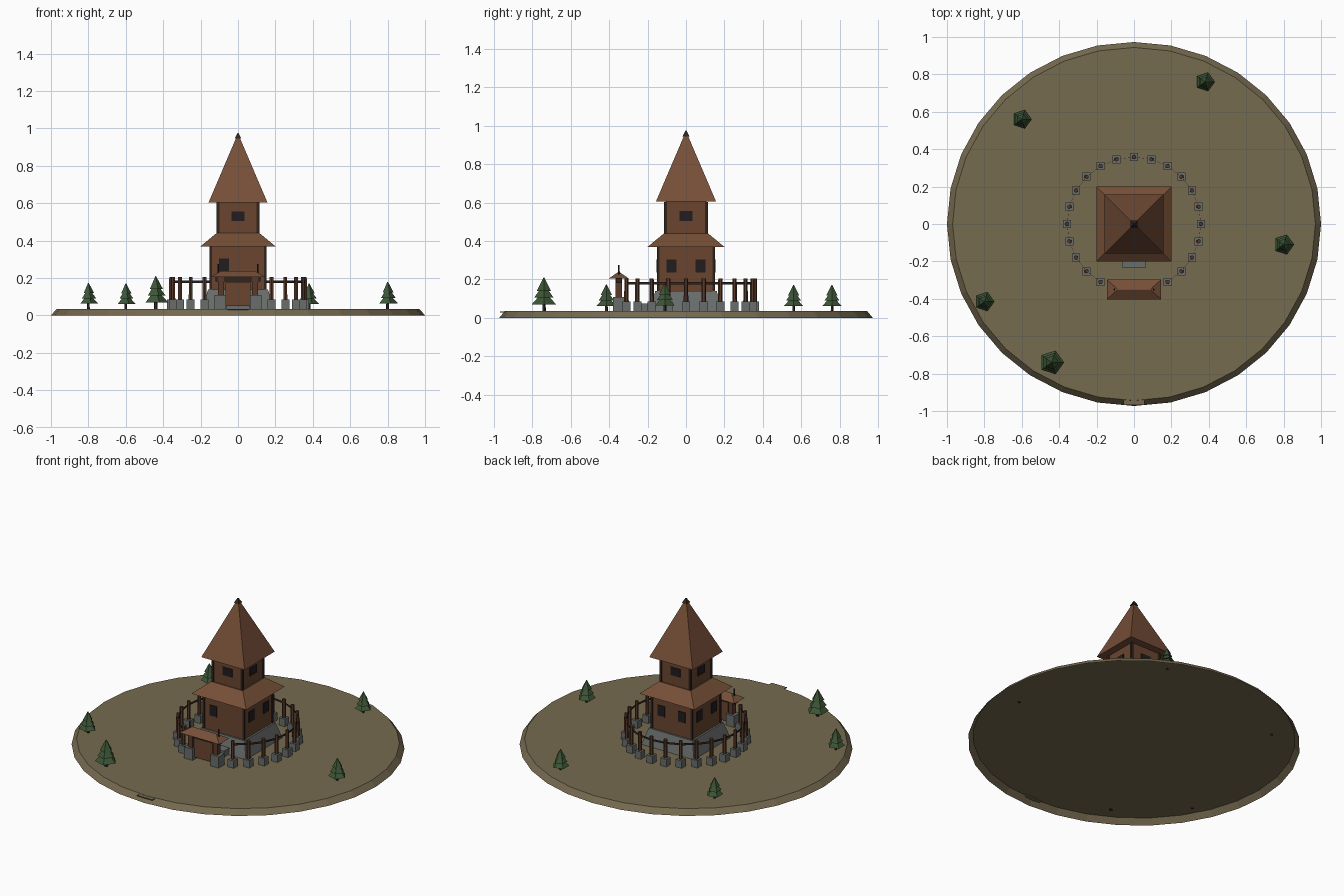
import bpy, bmesh, math
from math import pi, cos, sin, radians
from mathutils import Matrix

cube = bpy.data.objects.get("Cube")
if cube:
    bpy.data.objects.remove(cube, do_unlink=True)


def material(name, r, g, b):
    m = bpy.data.materials.new(name)
    m.use_nodes = True
    m.diffuse_color = (r, g, b, 1)
    m.node_tree.nodes["Principled BSDF"].inputs["Base Color"].default_value = (r, g, b, 1)
    return m


EARTH = material("dry earth", 0.18, 0.145, 0.08)
STONE = material("grey stone", 0.14, 0.155, 0.15)
WALL = material("timber wall", 0.145, 0.06, 0.03)
ROOF = material("roof shingle", 0.178, 0.077, 0.038)
POST = material("post wood", 0.1, 0.042, 0.022)
DARK = material("dark wood", 0.032, 0.018, 0.012)
GLASS = material("window dark", 0.016, 0.012, 0.013)
LEAF = material("pine green", 0.045, 0.09, 0.036)


def finish(name, bm, mat):
    bmesh.ops.recalc_face_normals(bm, faces=bm.faces)
    mesh = bpy.data.meshes.new(name)
    bm.to_mesh(mesh)
    bm.free()
    mesh.materials.append(mat)
    ob = bpy.data.objects.new(name, mesh)
    bpy.context.collection.objects.link(ob)
    return ob


def box(name, mat, x, y, z, sx, sy, sz, turn=0):
    """Box by its centre and full size."""
    bm = bmesh.new()
    m = Matrix.Translation((x, y, z)) @ Matrix.Rotation(turn, 4, "Z") @ Matrix.Diagonal((sx, sy, sz, 1))
    bmesh.ops.create_cube(bm, size=1, matrix=m)
    return finish(name, bm, mat)


def cone(name, mat, x, y, z0, z1, r0, r1, sides, turn=0):
    bm = bmesh.new()
    m = Matrix.Translation((x, y, (z0 + z1) / 2)) @ Matrix.Rotation(turn, 4, "Z")
    bmesh.ops.create_cone(bm, cap_ends=True, segments=sides, radius1=r0, radius2=r1,
                          depth=z1 - z0, matrix=m)
    return finish(name, bm, mat)


def square_taper(name, mat, z0, z1, half0, half1):
    """Square frustum or pyramid by its half widths."""
    k = math.sqrt(2)
    return cone(name, mat, 0, 0, z0, z1, half0 * k, half1 * k, 4, pi / 4)


# Ground: a slightly oval disc with a sloped rim, open underneath
GROUND = 0.035
FLOOR = GROUND + 0.0005
ground = cone("ground", EARTH, 0, 0, 0, GROUND, 1, 0.97, 32)
bm = bmesh.new()
bm.from_mesh(ground.data)
bmesh.ops.delete(bm, geom=[f for f in bm.faces if f.normal.z < -0.9], context="FACES")
bmesh.ops.scale(bm, vec=(1, 0.973, 1), verts=bm.verts)
bm.to_mesh(ground.data)
bm.free()
box("path_end", EARTH, 0, -0.945, 0.031, 0.11, 0.046, 0.006)

# Tower body
square_taper("stone_base", STONE, FLOOR, 0.14, 0.19, 0.16)
square_taper("lower_walls", WALL, 0.14, 0.37, 0.148, 0.148)
square_taper("lower_roof", ROOF, 0.37, 0.44, 0.2, 0.115)
square_taper("upper_walls", WALL, 0.44, 0.605, 0.108, 0.108)
square_taper("upper_roof", ROOF, 0.605, 0.968, 0.157, 0.002)
square_taper("roof_cap", DARK, 0.945, 0.975, 0.018, 0.003)
box("doorstep", STONE, 0, -0.19, FLOOR + 0.02, 0.125, 0.09, 0.04)

# Corner posts on both storeys
for sx in (-1, 1):
    for sy in (-1, 1):
        box("upper_corner_post", DARK, sx * 0.106, sy * 0.106, 0.522, 0.016, 0.016, 0.165)
        box("lower_corner_post", DARK, sx * 0.145, sy * 0.145, 0.255, 0.014, 0.014, 0.23)


def window(name, side, along, dist, z, w, h):
    """Thin dark plate on one of the four wall sides."""
    a = side * pi / 2
    x = dist * sin(a) + along * cos(a)
    y = -dist * cos(a) + along * sin(a)
    box(name, GLASS, x, y, z, w, 0.008, h, a)


# Windows
for side in range(4):
    window("upper_window", side, 0, 0.109, 0.53, 0.07, 0.052)
    for along in (-0.075, 0.075):
        if side or along < 0:
            window("lower_window", side, along, 0.149, 0.27, 0.052, 0.068)

# Palisade ring, open at the gate, with a thin band for a rail
RING = 0.358
STEP = radians(15)
angles = [radians(a) for a in range(-60, 241, 15)]
for a in angles:
    x, y = RING * cos(a), RING * sin(a)
    box("fence_footing", STONE, x, y, FLOOR + 0.0245, 0.043, 0.043, 0.049)
    cone("fence_post", POST, x, y, 0.08, 0.205, 0.012, 0.011, 6)
for a in angles[:-1]:
    mid = a + STEP / 2
    r = RING * cos(STEP / 2)
    box("fence_rail", DARK, r * cos(mid), r * sin(mid), 0.18,
        0.001, 2 * RING * sin(STEP / 2), 0.013, mid)

# Gate
GATE_Y = -0.35
for s in (-1, 1):
    box("gate_footing", STONE, s * 0.095, GATE_Y, FLOOR + 0.037, 0.06, 0.06, 0.074)
    box("gate_post", POST, s * 0.09, GATE_Y, 0.155, 0.032, 0.032, 0.11)
    cone("gate_finial", DARK, s * 0.105, GATE_Y, 0.21, 0.275, 0.006, 0.004, 6)
box("gate_door", WALL, 0, GATE_Y, 0.113, 0.135, 0.02, 0.125)
box("gate_beam", DARK, 0, GATE_Y, 0.193, 0.24, 0.03, 0.025)

# Hipped gate roof: a box whose top is drawn in to a ridge
roof = box("gate_roof", ROOF, 0, GATE_Y, 0.222, 0.29, 0.105, 0.034)
for v in roof.data.vertices:
    if v.co.z > 0.222:
        v.co.x *= 0.62
        v.co.y = GATE_Y + (v.co.y - GATE_Y) * 0.06

# Pine trees: three stacked cones on a trunk
for x, y, s in ((-0.6, 0.56, 0.98), (0.38, 0.76, 0.98), (0.8, -0.11, 1.04),
                (-0.8, -0.415, 1), (-0.44, -0.74, 1.26)):
    cone("tree_trunk", DARK, x, y, 0.03, GROUND + 0.05 * s, 0.008 * s, 0.007 * s, 5)
    for i in range(3):
        low = GROUND + (0.028 + 0.028 * i) * s
        cone("tree_foliage", LEAF, x, y, low, low + 0.055 * s,
             (0.053 - 0.011 * i) * s, 0.002, 5, -pi / 2)
